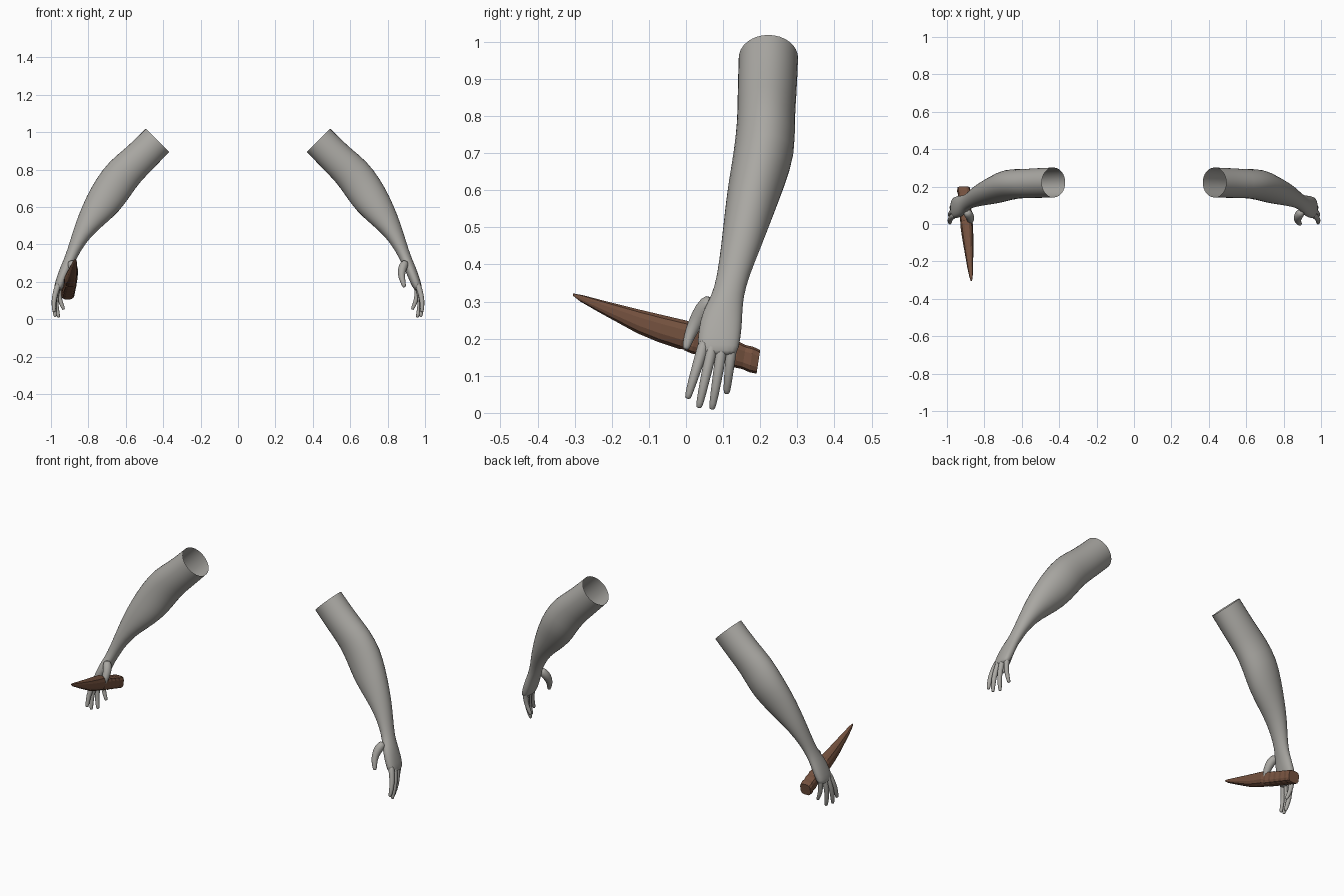
import bpy, bmesh, math
from mathutils import Vector

if "Cube" in bpy.data.objects:
    bpy.data.objects.remove(bpy.data.objects["Cube"])


def material(name, col):
    m = bpy.data.materials.new(name)
    m.diffuse_color = (*col, 1)
    m.use_nodes = True
    m.node_tree.nodes["Principled BSDF"].inputs["Base Color"].default_value = m.diffuse_color
    return m


GREY = material("grey skin", (0.40, 0.39, 0.365))
BROWN = material("brown wood", (0.18, 0.085, 0.05))


def loft(name, rings, mat, caps, smooth, side=1):
    """Skin a list of (centre, half axis u, half axis v, exponent) rings."""
    n = 16 if smooth else 12
    bm = bmesh.new()
    loops = []
    for c, u, v, p in rings:
        loop = []
        for i in range(n):
            a = 2 * math.pi * (i + 0.5) / n
            ca, sa = math.cos(a), math.sin(a)
            q = c + u * math.copysign(abs(ca) ** p, ca) + v * math.copysign(abs(sa) ** p, sa)
            loop.append(bm.verts.new((q.x * side, q.y, q.z)))
        loops.append(loop)
    for a, b in zip(loops, loops[1:]):
        for i in range(n):
            j = (i + 1) % n
            bm.faces.new((a[i], a[j], b[j], b[i]))
    if caps[0]:
        bm.faces.new(loops[0])
    if caps[1]:
        bm.faces.new(loops[-1])
    bmesh.ops.recalc_face_normals(bm, faces=bm.faces)
    me = bpy.data.meshes.new(name)
    bm.to_mesh(me)
    bm.free()
    for f in me.polygons:
        f.use_smooth = smooth
    me.materials.append(mat)
    ob = bpy.data.objects.new(name, me)
    bpy.context.collection.objects.link(ob)
    if smooth:
        s = ob.modifiers.new("soften", "SUBSURF")
        s.levels = s.render_levels = 1
    return ob


def span(ox, oz, ix, iz, y0, y1, p=1.0):
    """Ring from its outer and inner edge points and its depth range."""
    o, i = Vector((ox, 0, oz)), Vector((ix, 0, iz))
    c = (o + i) / 2
    c.y = (y0 + y1) / 2
    return c, (o - i) / 2, Vector((0, (y1 - y0) / 2, 0)), p


def tube(points):
    """Rings along a path of (x, y, z, radius), with a rounded tip."""
    pts = [Vector(q[:3]) for q in points]
    rad = [q[3] for q in points]
    end = (pts[-1] - pts[-2]).normalized()
    pts.append(pts[-1] + end * rad[-1] * 0.75)
    rad.append(rad[-1] * 0.6)
    rings = []
    for k, c in enumerate(pts):
        d = pts[min(k + 1, len(pts) - 1)] - pts[max(k - 1, 0)]
        u = d.cross(Vector((0, 1, 0))).normalized()
        v = d.cross(u).normalized()
        rings.append((c, u * rad[k], v * rad[k], 1.0))
    return rings


# Arm from the open shoulder cut down to the knuckles
ARM = [
    (.495, 1.02, .366, .893, .140, .304),
    (.600, .915, .455, .800, .137, .300),
    (.690, .848, .525, .730, .137, .294),
    (.760, .752, .578, .652, .127, .297),
    (.812, .658, .632, .577, .112, .268),
    (.855, .556, .710, .508, .102, .236),
    (.886, .462, .785, .445, .094, .206),
    (.912, .374, .845, .360, .083, .170),
    (.932, .320, .868, .308, .068, .156),
    (.950, .280, .890, .270, .043, .153),
    (.970, .225, .912, .215, .032, .151, .85),
    (.983, .180, .933, .170, .030, .143, .8),
    (.983, .155, .948, .150, .036, .136, .8),
]

# Digit paths: x, y, z, radius
DIGITS = {
    "thumb": [(.900, .070, .310, .020), (.880, .048, .280, .026),
              (.872, .024, .240, .020), (.880, .008, .205, .015),
              (.888, .001, .178, .011)],
    "index_finger": [(.955, .052, .200, .017), (.972, .040, .155, .016),
                     (.986, .022, .100, .013), (.984, .006, .045, .010)],
    "middle_finger": [(.958, .074, .200, .017), (.974, .065, .150, .015),
                      (.986, .050, .085, .013), (.978, .036, .020, .010)],
    "ring_finger": [(.958, .098, .200, .017), (.970, .093, .150, .015),
                    (.976, .083, .085, .013), (.960, .071, .016, .010)],
    "little_finger": [(.952, .125, .205, .017), (.960, .121, .160, .015),
                      (.955, .115, .105, .012), (.934, .110, .058, .010)],
}

for label, side in (("right", 1), ("left", -1)):
    loft(label + "_arm", [span(*r) for r in ARM], GREY, (False, True), True, side)
    for digit, path in DIGITS.items():
        loft(label + "_" + digit, tube(path), GREY, (True, True), True, side)


def slab(ty, tz, by, bz, hw, p):
    """Dagger ring from its top and bottom edge points and half width."""
    t, b = Vector((0, ty, tz)), Vector((0, by, bz))
    c = (t + b) / 2
    c.x = -.895 - .084 * (c.y - 0.0)
    return c, Vector((hw, 0, 0)), (t - b) / 2, p


# Carved blade, tapering to the point
blade = [(-.305, .322, -.305, .316, .003), (-.280, .318, -.285, .300, .009),
         (-.230, .305, -.237, .272, .016), (-.120, .278, -.132, .214, .026),
         (-.060, .264, -.075, .190, .031), (.005, .249, -.018, .171, .035),
         (.020, .236, .000, .170, .030)]
loft("dagger_blade", [slab(*r, .8) for r in blade], BROWN, (True, True), False)

# Grip with shallow wrapped bands and a blocky end
grip = []
for k in range(11):
    t = k / 10
    swell = .004 if k % 2 else 0
    grip.append(slab(.010 + .19 * t, .236 - .066 * t + swell * .6,
                     -.005 + .195 * t, .168 - .063 * t - swell * .6,
                     .030 + .003 * t + swell, .6))
loft("dagger_grip", grip, BROWN, (True, True), False)
